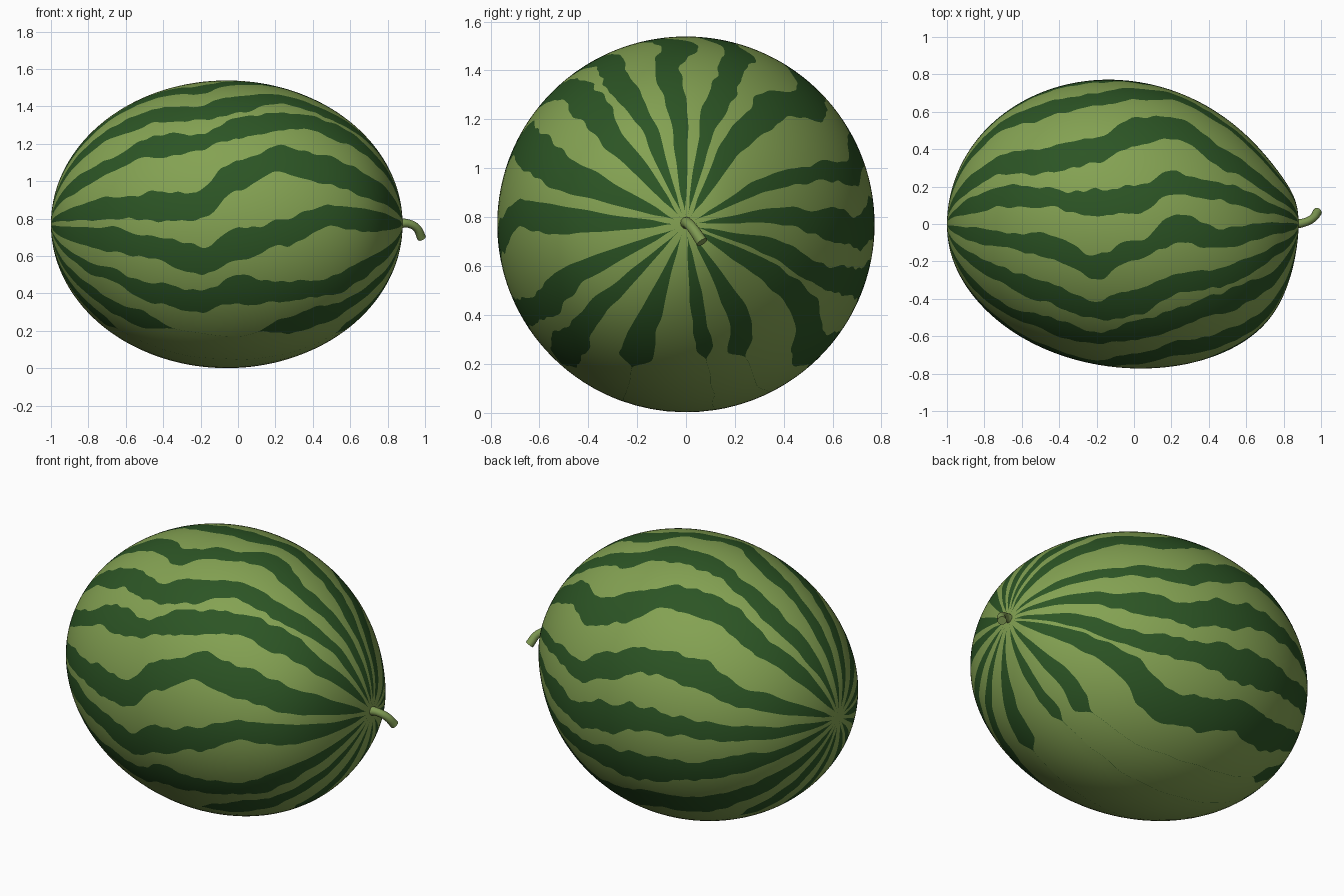
import bpy, bmesh, math
from mathutils import Vector, noise

cube = bpy.data.objects.get("Cube")
if cube:
    bpy.data.objects.remove(cube, do_unlink=True)


def make_material(name, colour):
    mat = bpy.data.materials.new(name)
    mat.use_nodes = True
    mat.diffuse_color = (*colour, 1)
    bsdf = mat.node_tree.nodes["Principled BSDF"]
    bsdf.inputs["Base Color"].default_value = (*colour, 1)
    bsdf.inputs["Roughness"].default_value = 0.6
    return mat


light_green = make_material("light green rind", (0.23, 0.36, 0.085))
dark_green = make_material("dark green stripe", (0.025, 0.09, 0.018))
stem_green = make_material("stem green", (0.21, 0.32, 0.085))

# Body: half length, radius and centre of the rind
LENGTH, RADIUS, MID_X, MID_Z = 0.94, 0.769, -0.06, 0.77
RINGS, DARK_COLS, LIGHT_COLS = 180, 4, 6

# Angle in degrees of each stripe around the long axis, at these x stations
STATIONS = (-0.74, -0.5, -0.2, 0, 0.25, 0.5, 0.75)
STRIPES = [
    # (half width, angles)
    (5.5, (-171, -171, -171, -171, -171, -171, -172)),
    (5.5, (-150, -152, -152, -154, -156, -156, -149)),
    (6.5, (-128, -131, -127, -132, -135, -124, -120)),
    (5.5, (-105, -106, -107, -107, -110, -111, -104)),
    (5.0, (-86, -84, -84, -88, -92, -90, -84)),
    (5.0, (-65, -59, -60, -67, -73, -68, -63)),
    (7.0, (-34, -29, -31, -41, -46, -36, -31)),
    (5.0, (-15, -12, -8, -10, -18, -16, -12)),
    (5.5, (8, 9, 18, 11, 2, 7, 4)),
    (5.0, (30, 32, 38, 33, 26, 26, 21)),
    (5.0, (56, 52, 54, 48, 42, 39, 40)),
    (6.2, (81, 82, 82, 70, 62, 65, 67)),
    (6.2, (99, 100, 104, 98, 93, 86, 89)),
    (5.0, (119, 123, 123, 118, 119, 120, 114)),
    (5.0, (140, 140, 141, 141, 137, 136, 134)),
    (5.5, (160, 160, 160, 160, 160, 160, 158)),
]


def smooth(low, high, value):
    t = min(1, max(0, (value - low) / (high - low)))
    return t * t * (3 - 2 * t)


def wobble(x, row, seed, scale):
    return noise.noise(Vector((x * scale, row * 7.3, seed)))


def interpolate(values, x):
    for i in range(len(STATIONS) - 1):
        if x < STATIONS[i + 1]:
            t = smooth(STATIONS[i], STATIONS[i + 1], x)
            return values[i] + t * (values[i + 1] - values[i])
    return values[-1]


def stripe_edges(row, x, r):
    """Lower and upper angle of one stripe; it thins at the poles and on the ground side."""
    half, angles = STRIPES[row]
    centre = interpolate(angles, x) + 1.2 * wobble(x, row, 0.5, 7)
    height = MID_Z + r * math.cos(math.radians(centre))
    fade = smooth(0.2, 0.25, height) * smooth(0.04, 0.13, r)
    half += 2.2 * wobble(x, row, 3.5, 4)
    low = half + 1.6 * wobble(x, row, 5.5, 17)
    high = half + 1.6 * wobble(x, row, 9.5, 17)
    return centre - max(0.04, low * fade), centre + max(0.04, high * fade)


def ring_angles(x, r):
    edges = [stripe_edges(row, x, r) for row in range(len(STRIPES))]
    angles = []
    for i, (low, high) in enumerate(edges):
        following = edges[i + 1][0] if i + 1 < len(edges) else edges[0][0] + 360
        angles += [low + (high - low) * k / DARK_COLS for k in range(DARK_COLS)]
        angles += [high + (following - high) * k / LIGHT_COLS for k in range(LIGHT_COLS)]
    return angles


# Rind: rings along x whose columns follow the stripe edges
bm = bmesh.new()
rings = []
for n in range(1, RINGS):
    t = math.pi * n / RINGS
    u, r = -math.cos(t), RADIUS * math.sin(t)
    x = MID_X + LENGTH * u
    lean = -(0.07 * u + 0.05 * u * u) * (1 - u ** 12)
    ring = []
    for degrees in ring_angles(x, r):
        a = math.radians(degrees)
        reach = -math.sin(a) * lean + math.sqrt(r * r - (lean * math.cos(a)) ** 2)
        ring.append(bm.verts.new((x, -reach * math.sin(a), MID_Z + reach * math.cos(a))))
    rings.append(ring)

columns = len(rings[0])
for j in range(columns):
    k = (j + 1) % columns
    is_dark = j % (DARK_COLS + LIGHT_COLS) < DARK_COLS
    for a, b in zip(rings, rings[1:]):
        bm.faces.new((a[j], a[k], b[k], b[j])).material_index = int(is_dark)

# Close both poles with fans
for ring, side in ((rings[0], -1), (rings[-1], 1)):
    pole = bm.verts.new((MID_X + LENGTH * side, 0, MID_Z))
    for j in range(columns):
        bm.faces.new((ring[j], ring[(j + 1) % columns], pole))

bmesh.ops.recalc_face_normals(bm, faces=bm.faces[:])
for face in bm.faces:
    face.smooth = True
mesh = bpy.data.meshes.new("melon_rind")
bm.to_mesh(mesh)
bm.free()
mesh.materials.append(light_green)
mesh.materials.append(dark_green)
rind = bpy.data.objects.new("melon_rind", mesh)
bpy.context.collection.objects.link(rind)

# Stem: a short curled tube, wider at its root
curve = bpy.data.curves.new("stem", "CURVE")
curve.dimensions = "3D"
curve.bevel_depth = 0.022
curve.bevel_resolution = 4
curve.use_fill_caps = True
spline = curve.splines.new("BEZIER")
path = [((0.86, 0, 0.775), 1.2), ((0.91, 0.008, 0.774), 1),
        ((0.955, 0.03, 0.75), 1), ((0.982, 0.066, 0.697), 1.1)]
spline.bezier_points.add(len(path) - 1)
for point, (position, width) in zip(spline.bezier_points, path):
    point.co = position
    point.radius = width
    point.handle_left_type = point.handle_right_type = "AUTO"
curve.materials.append(stem_green)
stem = bpy.data.objects.new("stem", curve)
bpy.context.collection.objects.link(stem)
bpy.ops.object.select_all(action="DESELECT")
stem.select_set(True)
bpy.context.view_layer.objects.active = stem
bpy.ops.object.convert(target="MESH")
bpy.ops.object.shade_smooth_by_angle(angle=math.radians(50))
